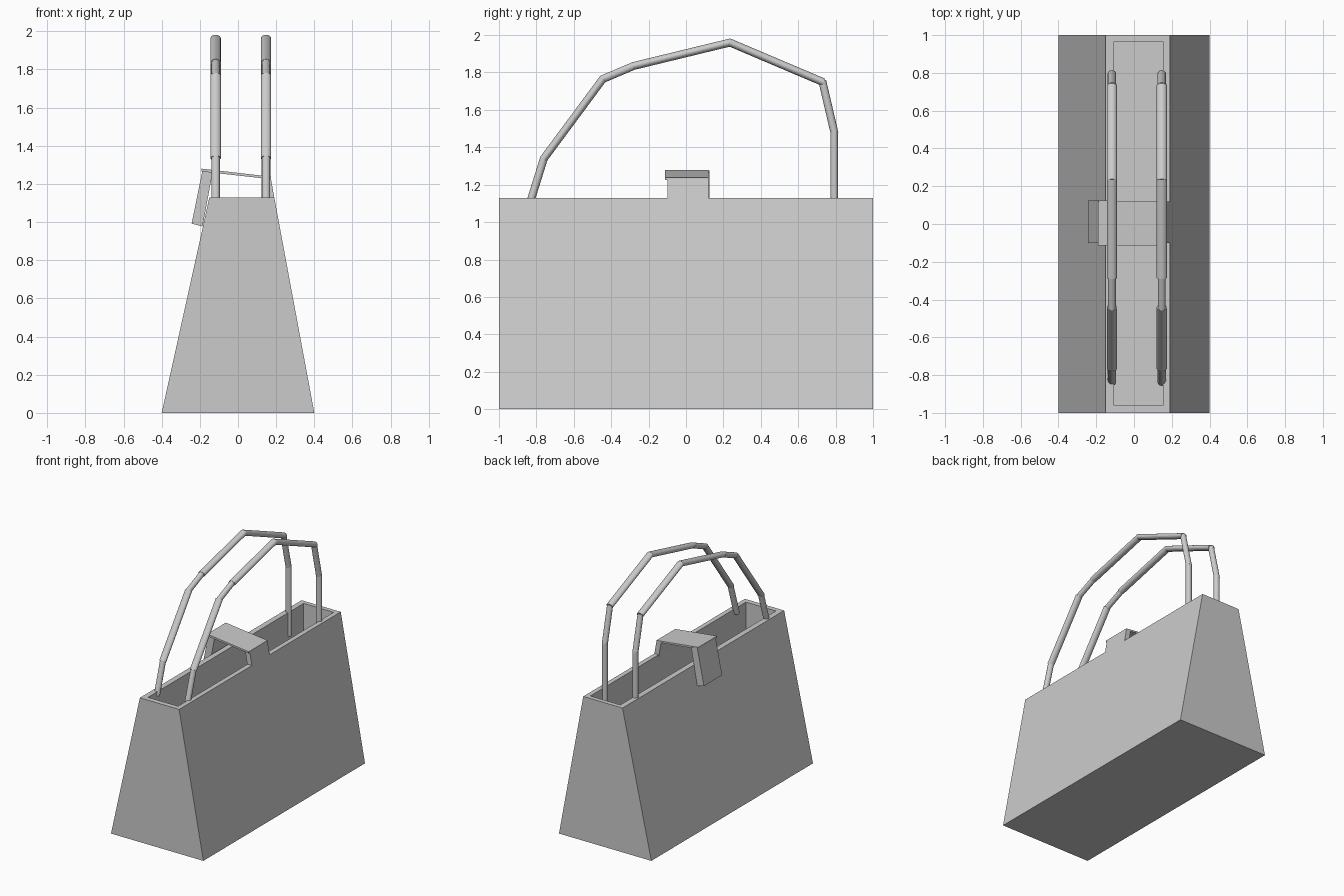
import bpy, bmesh
from mathutils import Vector, Matrix

if "Cube" in bpy.data.objects:
    bpy.data.objects.remove(bpy.data.objects["Cube"])


def finish(name, bm):
    bmesh.ops.recalc_face_normals(bm, faces=bm.faces)
    me = bpy.data.meshes.new(name)
    bm.to_mesh(me)
    bm.free()
    ob = bpy.data.objects.new(name, me)
    bpy.context.collection.objects.link(ob)
    return ob


def prism(name, profile, y0, y1):
    """Extrude an (x, z) profile along y."""
    bm = bmesh.new()
    face = bm.faces.new([bm.verts.new((x, y0, z)) for x, z in profile])
    new = bmesh.ops.extrude_face_region(bm, geom=[face])["geom"]
    bmesh.ops.translate(bm, vec=(0, y1 - y0, 0),
                        verts=[v for v in new if isinstance(v, bmesh.types.BMVert)])
    return finish(name, bm)


# Bag body: tapered shell with an open cavity
def rings_shell(name, rings):
    """Join rectangular rings (x0, x1, y0, y1, z) and cap both ends."""
    bm = bmesh.new()
    loops = [[bm.verts.new(p) for p in ((a, c, z), (b, c, z), (b, d, z), (a, d, z))]
             for a, b, c, d, z in rings]
    for lo, hi in zip(loops, loops[1:]):
        for i in range(4):
            j = (i + 1) % 4
            bm.faces.new((lo[i], lo[j], hi[j], hi[i]))
    bm.faces.new(loops[0])
    bm.faces.new(loops[-1])
    return finish(name, bm)


rings_shell("bag_body", [(-0.40, 0.40, -1, 1, 0),
                         (-0.15, 0.19, -1, 1, 1.13),
                         (-0.107, 0.153, -0.96, 0.965, 1.13),
                         (-0.107, 0.153, -0.96, 0.965, 0.06)])

# Handles: chains of separate straight tubes, (y, z) joints and x half-widths
joints = [(-0.835, 1.10), (-0.76, 1.34), (-0.445, 1.765), (-0.28, 1.835),
          (0.235, 1.96), (0.73, 1.75), (0.793, 1.48), (0.793, 0.95)]
widths = [0.022, 0.027, 0.021, 0.027, 0.027, 0.022, 0.023]


def handle(name, x):
    bm = bmesh.new()
    for (y0, z0), (y1, z1), w in zip(joints, joints[1:], widths):
        a, b = Vector((x, y0, z0)), Vector((x, y1, z1))
        d = b - a
        axis = d.normalized()
        side = Vector((1, 0, 0))
        rot = Matrix((side, axis.cross(side), axis)).transposed().to_4x4()
        m = Matrix.Translation((a + b) / 2) @ rot @ Matrix.Diagonal((w, 0.021, 1, 1))
        bmesh.ops.create_cone(bm, cap_ends=True, segments=32, radius1=1, radius2=1,
                              depth=d.length + 0.012, matrix=m)
    return finish(name, bm)


handle("left_handle", -0.117)
handle("right_handle", 0.147)

# Clasp strap: thin sloping top, thick hanging flap, short rear leg
prism("strap_top", [(-0.19, 1.28), (0.172, 1.238), (0.172, 1.225), (-0.19, 1.265)],
      -0.113, 0.12)
prism("strap_flap", [(-0.185, 1.277), (-0.132, 1.266), (-0.186, 0.977), (-0.243, 0.992)],
      -0.10, 0.125)
prism("strap_leg", [(0.171, 1.236), (0.197, 1.09), (0.157, 1.09), (0.131, 1.236)],
      -0.10, 0.12)
